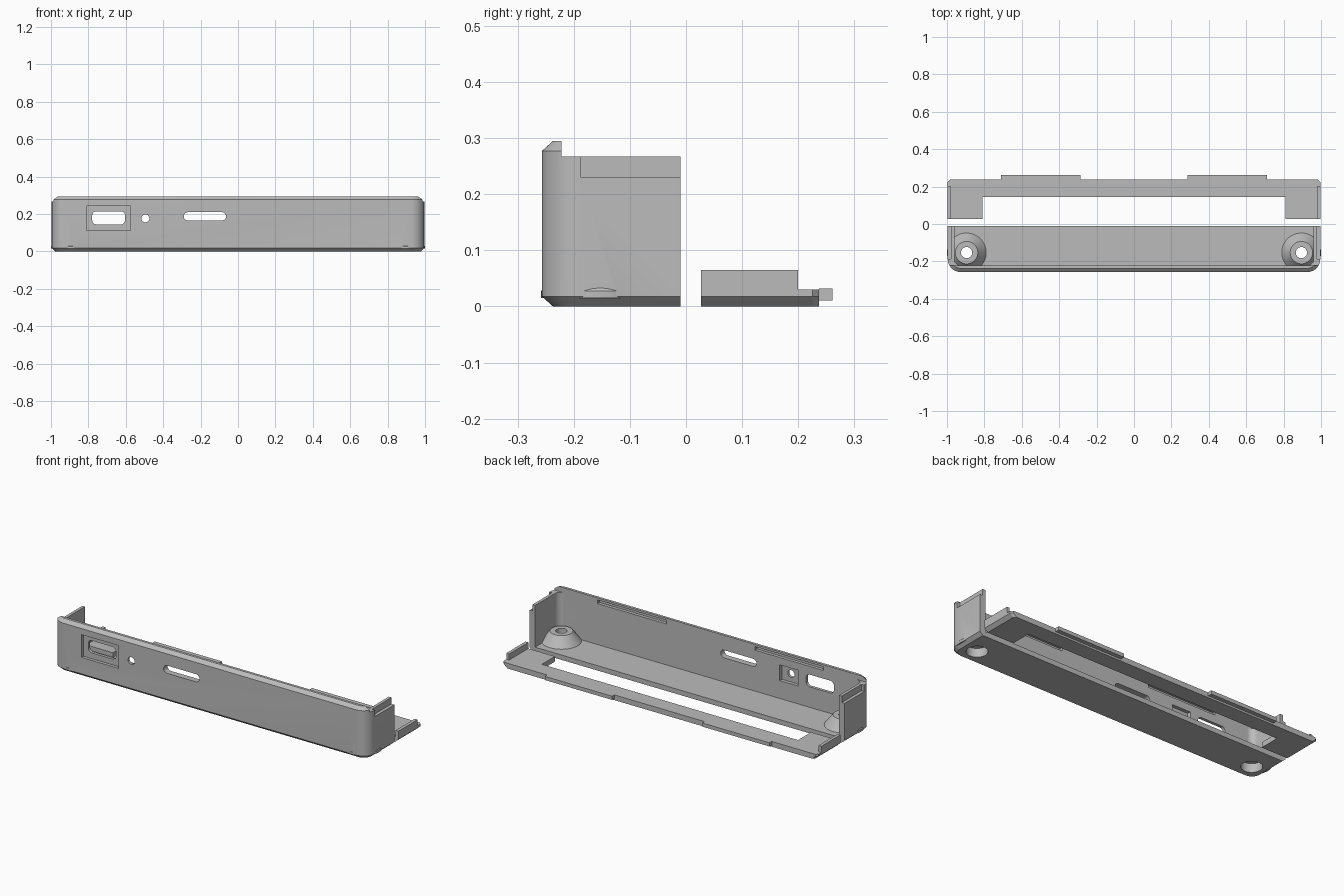
import bpy, bmesh, math
from mathutils import Vector

if "Cube" in bpy.data.objects:
    bpy.data.objects.remove(bpy.data.objects["Cube"], do_unlink=True)

grey = bpy.data.materials.new("plain grey plastic")
grey.use_nodes = True
grey.diffuse_color = (0.5, 0.5, 0.5, 1)
grey.node_tree.nodes["Principled BSDF"].inputs["Base Color"].default_value = (0.5, 0.5, 0.5, 1)

W = 0.996          # half width
FRONT = -0.257     # outer front face
WALL = 0.035
CHAMFER = 0.02


def finish(name, bm):
    bmesh.ops.recalc_face_normals(bm, faces=bm.faces[:])
    mesh = bpy.data.meshes.new(name)
    bm.to_mesh(mesh)
    bm.free()
    mesh.materials.append(grey)
    ob = bpy.data.objects.new(name, mesh)
    bpy.context.collection.objects.link(ob)
    return ob


def loft(name, rings):
    """Solid through rings of equal point count."""
    bm = bmesh.new()
    loops = [[bm.verts.new(p) for p in ring] for ring in rings]
    n = len(loops[0])
    for a, b in zip(loops, loops[1:]):
        for i in range(n):
            j = (i + 1) % n
            bm.faces.new((a[i], a[j], b[j], b[i]))
    bm.faces.new(loops[0][::-1])
    bm.faces.new(loops[-1])
    return finish(name, bm)


def box(name, x0, x1, y0, y1, z0, z1):
    ring = [(x0, y0), (x1, y0), (x1, y1), (x0, y1)]
    return loft(name, [[(x, y, z) for x, y in ring] for z in (z0, z1)])


def cone(name, x, y, sections):
    """Round solid on a vertical axis from (radius, z) sections."""
    turn = [math.tau * i / 48 for i in range(48)]
    return loft(name, [[(x + r * math.cos(a), y + r * math.sin(a), z) for a in turn]
                       for r, z in sections])


def slot(name, x, z, w, h, r):
    """Rounded opening cutter running through the front wall."""
    pts = []
    for k, (sx, sz) in enumerate([(1, 1), (-1, 1), (-1, -1), (1, -1)]):
        for i in range(9):
            a = math.pi / 2 * (k + i / 8)
            pts.append((x + sx * (w / 2 - r) + r * math.cos(a),
                        z + sz * (h / 2 - r) + r * math.sin(a)))
    return loft(name, [[(px, y, pz) for px, pz in pts] for y in (-0.3, -0.18)])


def combine(target, other, operation="DIFFERENCE"):
    mod = target.modifiers.new("combine", "BOOLEAN")
    mod.operation = operation
    mod.solver = "EXACT"
    mod.object = other
    bpy.context.view_layer.objects.active = target
    bpy.ops.object.modifier_apply(modifier=mod.name)
    bpy.data.objects.remove(other, do_unlink=True)


def outline(inset, radius, back, z):
    """Tray outline with two rounded front corners."""
    hx, fy = W - inset, FRONT + inset
    pts = [(hx, back, z), (-hx, back, z)]
    for sx, start in ((-1, math.pi), (1, 1.5 * math.pi)):
        for i in range(13):
            a = start + math.pi / 2 * i / 12
            pts.append((sx * (hx - radius) + radius * math.cos(a),
                        fy + radius + radius * math.sin(a), z))
    return pts


# Tray: chamfered shell, hollowed, open at the back and top
R = 0.07
tray = loft("front_tray", [outline(i, R - i, -0.01, z) for i, z in
                           ((CHAMFER, 0), (0, 0.018), (0, 0.277), (CHAMFER, 0.295))])
combine(tray, loft("cavity", [outline(WALL, R - WALL, 0.1, z) for z in (0.028, 0.4)]))
combine(tray, box("lid_seat", -1.2, 1.2, FRONT + WALL, 0.1, 0.267, 0.4))

# Outer rebates in the side walls for the lid flanges
for s in (-1, 1):
    combine(tray, box("rebate", *sorted((s * 0.978, s * 1.2)), -0.187, 0.1, 0.23, 0.4))

# Screw bosses with through holes and countersinks underneath
for s in (-1, 1):
    x, y = s * 0.895, -0.153
    combine(tray, cone("boss", x, y, ((0.105, 0.015), (0.105, 0.028), (0.06, 0.085))), "UNION")
    combine(tray, cone("bore", x, y, ((0.055, -0.1), (0.055, 0.05),
                                      (0.03, 0.0501), (0.03, 0.2))))

# Port openings in the front wall
combine(tray, box("port_recess", -0.81, -0.575, -0.3, FRONT + 0.018, 0.112, 0.242))
combine(tray, slot("port", -0.692, 0.18, 0.175, 0.07, 0.022))
combine(tray, box("jack_pocket", -0.553, -0.437, FRONT + 0.015, -0.18, 0.13, 0.22))
combine(tray, slot("jack_hole", -0.495, 0.177, 0.042, 0.042, 0.0205))
combine(tray, slot("card_slot", -0.177, 0.188, 0.226, 0.044, 0.0215))

# Grooves inside the front wall for the lid tabs
for s in (-1, 1):
    combine(tray, box("groove", *sorted((s * 0.28, s * 0.715)),
                      FRONT + 0.017, -0.2, 0.262, 0.283))


# Lid: U-shaped plate with chamfered ends
def lid_ring(inset, z):
    right = [(0.81, 0.145), (0.81, 0.027), (W - inset, 0.027),
             (W - inset, 0.225), (W - inset - 0.012, 0.237)]
    return [(x, y, z) for x, y in right] + [(-x, y, z) for x, y in right[::-1]]


lid = loft("lid_plate", [lid_ring(i, z) for i, z in ((CHAMFER, 0), (0, 0.018), (0, 0.03))])

# Lid flanges and locking tabs
for s, side in ((-1, "right"), (1, "left")):
    box(side + "_lid_flange", *sorted((s * 0.978, s * W)), 0.027, 0.2, 0.03, 0.065)
    box(side + "_lid_tab", *sorted((s * 0.285, s * 0.71)), 0.237, 0.261, 0.011, 0.032)

# Smooth the round parts, keep edges sharp
bpy.ops.object.select_all(action="DESELECT")
tray.select_set(True)
bpy.context.view_layer.objects.active = tray
bpy.ops.object.shade_smooth_by_angle(angle=math.radians(30))
